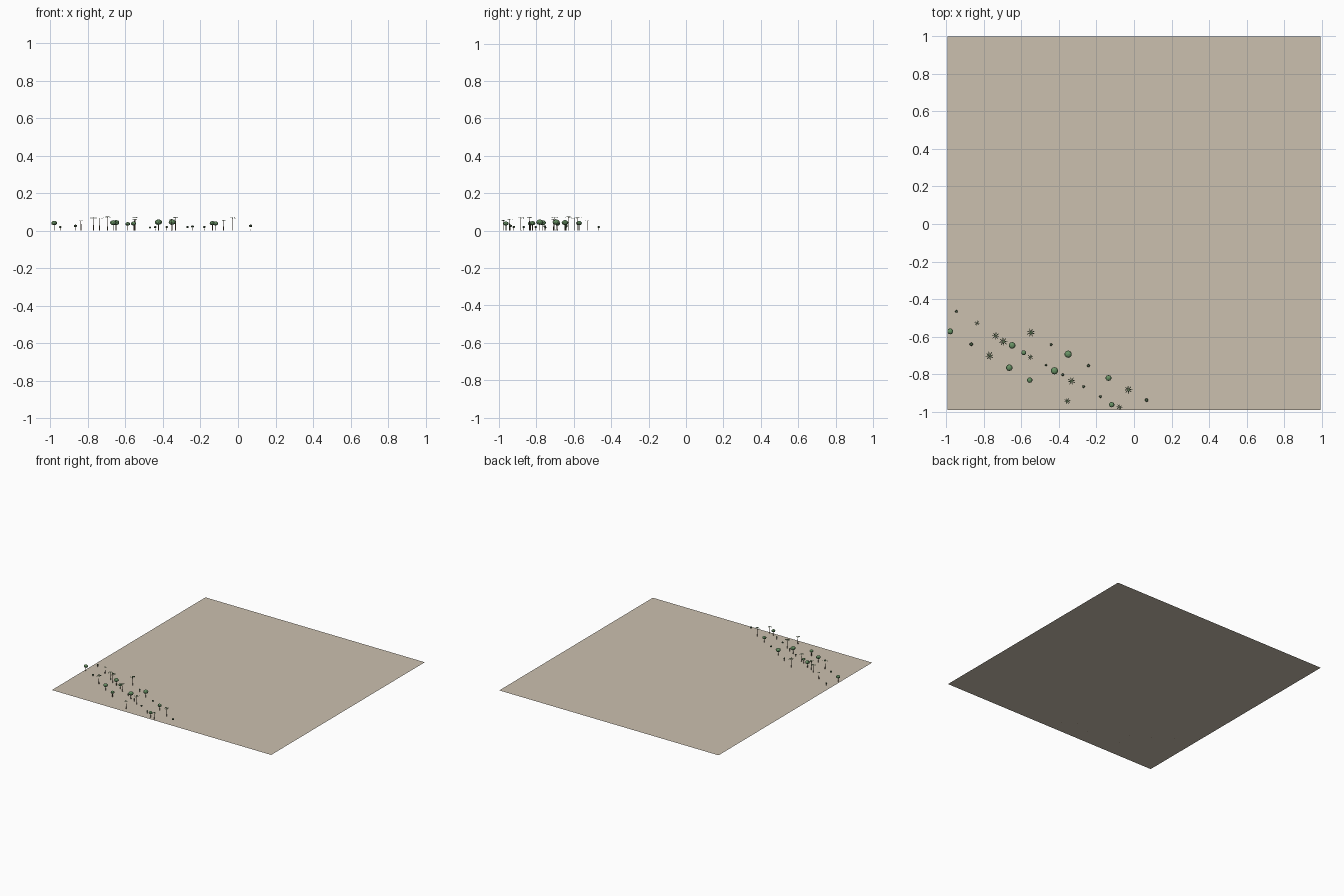
import bpy, bmesh, math, random
from mathutils import Matrix, Vector

if "Cube" in bpy.data.objects:
    bpy.data.objects.remove(bpy.data.objects["Cube"])

random.seed(4)


def material(name, rgb):
    m = bpy.data.materials.new(name)
    m.diffuse_color = (*rgb, 1)
    m.use_nodes = True
    m.node_tree.nodes["Principled BSDF"].inputs["Base Color"].default_value = m.diffuse_color
    return m


SAND = material("sand", (0.60, 0.53, 0.43))
BARK = material("bark", (0.16, 0.11, 0.07))
LEAF = material("leaf", (0.14, 0.29, 0.13))
PALM = material("palm_leaf", (0.10, 0.17, 0.08))
SHRUB = material("shrub_leaf", (0.07, 0.12, 0.06))


def finish(bm, name, mat, loc=(0, 0, 0)):
    me = bpy.data.meshes.new(name)
    bm.to_mesh(me)
    bm.free()
    me.materials.append(mat)
    ob = bpy.data.objects.new(name, me)
    ob.location = loc
    bpy.context.collection.objects.link(ob)
    return ob


def trunk(name, x, y, r1, r2, h):
    bm = bmesh.new()
    bmesh.ops.create_cone(bm, cap_ends=True, segments=6, radius1=r1, radius2=r2,
                          depth=h, matrix=Matrix.Translation((0, 0, h / 2)))
    finish(bm, name, BARK, (x, y, 0))


def crown(name, x, y, z, r, rz, mat):
    bm = bmesh.new()
    bmesh.ops.create_icosphere(bm, subdivisions=2, radius=1,
                               matrix=Matrix.Diagonal((r, r, rz, 1)))
    finish(bm, name, mat, (x, y, z))


def fronds(name, x, y, z, r, count=8):
    # Each frond is a narrow blade that rises a little, then droops
    profile = [(0.0, 0.0, 0.05), (0.45, 0.10, 0.11), (0.8, 0.02, 0.08), (1.0, -0.14, 0.01)]
    bm = bmesh.new()
    turn = random.uniform(0, math.tau)
    for i in range(count):
        rot = Matrix.Rotation(turn + math.tau * i / count, 3, 'Z')
        rows = [[bm.verts.new(rot @ Vector((d * r, s * w * r, h * r))) for s in (-1, 1)]
                for d, h, w in profile]
        for a, b in zip(rows, rows[1:]):
            bm.faces.new((a[0], b[0], b[1], a[1]))
    finish(bm, name, PALM, (x, y, z))


# Ground sheet
bm = bmesh.new()
bmesh.ops.create_grid(bm, x_segments=1, y_segments=1, size=0.995)
finish(bm, "ground", SAND, (0, 0.004, 0))

# Round trees: x, y, crown radius
round_trees = [(-.98, -.572, .016), (-.65, -.647, .018), (-.588, -.686, .013),
               (-.665, -.766, .0175), (-.556, -.832, .0145), (-.424, -.782, .0195),
               (-.351, -.694, .0195), (-.136, -.821, .0155), (-.119, -.963, .0145)]
for x, y, r in round_trees:
    z = 0.018 + r * 1.4
    trunk("round_tree_trunk", x, y, 0.0025, 0.0018, z)
    crown("round_tree_crown", x, y, z, r, r * 0.75, LEAF)

# Palms: x, y, frond length, height
palms = [(-.837, -.528, .014, .053), (-.738, -.597, .021, .064), (-.696, -.627, .023, .072),
         (-.77, -.702, .023, .068), (-.549, -.579, .023, .070), (-.552, -.709, .017, .060),
         (-.333, -.837, .021, .070), (-.355, -.944, .018, .060), (-.03, -.883, .022, .068),
         (-.077, -.977, .017, .054)]
for x, y, r, h in palms:
    trunk("palm_trunk", x, y, 0.0022, 0.0014, h)
    fronds("palm_fronds", x, y, h, r)

# Small shrubs on short stems: x, y, radius
shrubs = [(-.947, -.466, .007), (-.867, -.641, .009), (-.469, -.752, .006),
          (-.442, -.643, .007), (-.380, -.803, .007), (-.243, -.755, .008),
          (-.269, -.867, .007), (-.179, -.92, .007), (.067, -.939, .009)]
for x, y, r in shrubs:
    z = r * 2.8
    trunk("shrub_stem", x, y, 0.0012, 0.0009, z)
    crown("shrub_crown", x, y, z, r, r * 0.8, SHRUB)
